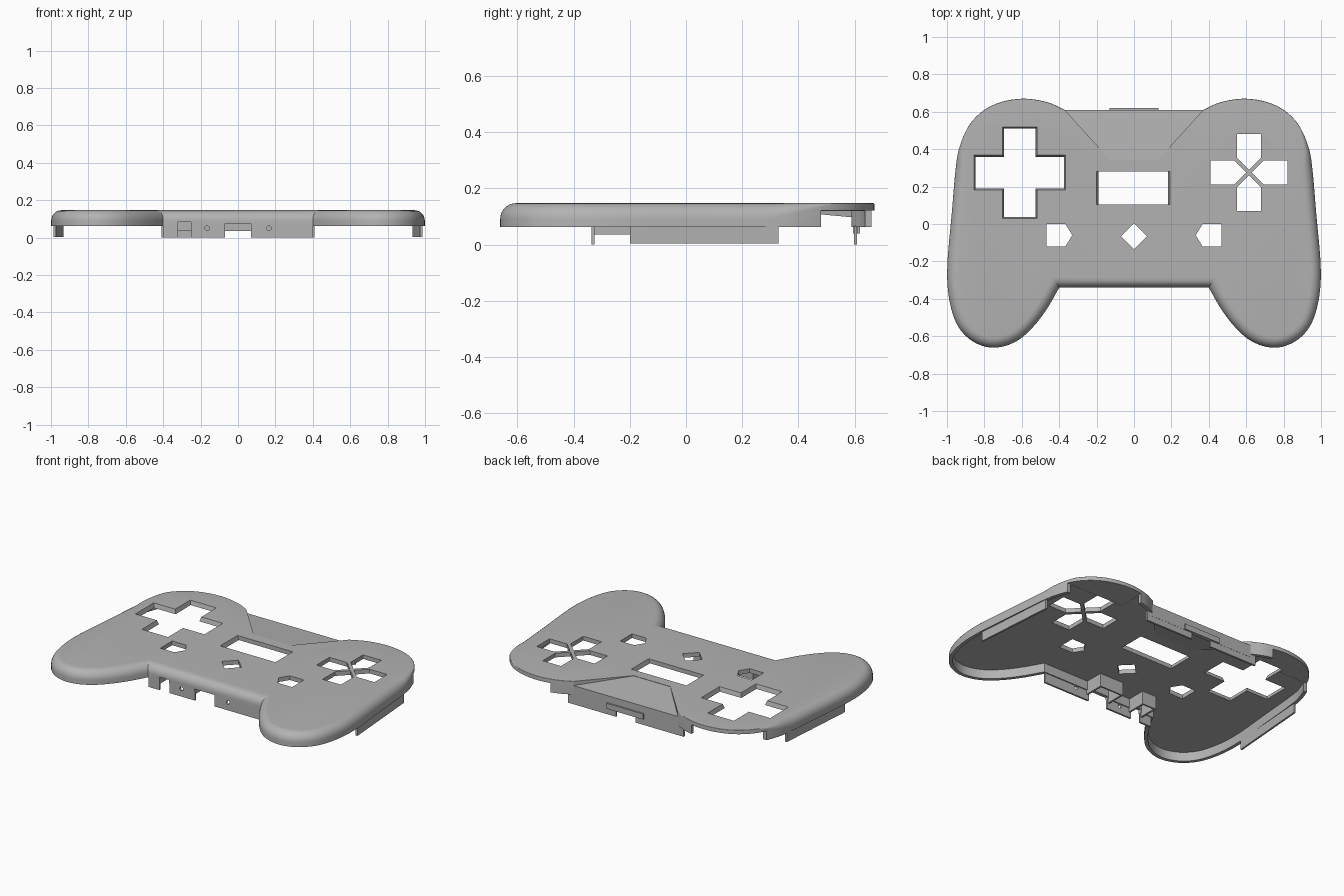
import bpy, bmesh, math
from mathutils import Vector

if "Cube" in bpy.data.objects:
    bpy.data.objects.remove(bpy.data.objects["Cube"])

grey = bpy.data.materials.new("shell_grey")
grey.diffuse_color = (0.45, 0.45, 0.45, 1)
grey.use_nodes = True
grey.node_tree.nodes["Principled BSDF"].inputs["Base Color"].default_value = grey.diffuse_color
TOP, RIM, CEIL = 0.147, 0.062, 0.12


def finish(name, bm, hidden=False):
    bmesh.ops.recalc_face_normals(bm, faces=bm.faces)
    me = bpy.data.meshes.new(name)
    bm.to_mesh(me)
    bm.free()
    ob = bpy.data.objects.new(name, me)
    bpy.context.collection.objects.link(ob)
    me.materials.append(grey)
    ob.hide_render = hidden
    if hidden:
        ob.hide_set(True)
    return ob


def loft(name, loops, hidden=False):
    """Closed solid through equal-length vertex loops, capped at both ends."""
    bm = bmesh.new()
    rings = [[bm.verts.new(p) for p in lp] for lp in loops]
    n = len(loops[0])
    for a, b in zip(rings, rings[1:]):
        for i in range(n):
            j = (i + 1) % n
            bm.faces.new((a[i], a[j], b[j], b[i]))
    bm.faces.new(rings[0])
    bm.faces.new(rings[-1])
    return finish(name, bm, hidden)


def prism(name, pts, z0, z1, hidden=False, low=None):
    return loft(name, [[(x, y, z0) for x, y in (low or pts)],
                       [(x, y, z1) for x, y in pts]], hidden)


def rect(x0, x1, y0, y1):
    return [(x0, y0), (x1, y0), (x1, y1), (x0, y1)]


def box(name, x0, x1, y0, y1, z0, z1, hidden=False):
    return prism(name, rect(x0, x1, y0, y1), z0, z1, hidden)


def cut(ob, cutter):
    m = ob.modifiers.new(cutter.name, 'BOOLEAN')
    m.operation, m.solver, m.object = 'DIFFERENCE', 'EXACT', cutter


# Outline: smooth curve around the right lobe and grip, then mirrored
key = [(0.37, 0.61), (0.46, 0.65), (0.58, 0.67), (0.70, 0.655), (0.80, 0.61), (0.88, 0.53),
       (0.93, 0.42), (0.952, 0.31), (0.975, 0.05), (0.998, -0.22), (0.99, -0.39), (0.95, -0.53),
       (0.88, -0.615), (0.79, -0.657), (0.70, -0.655), (0.61, -0.615), (0.53, -0.54),
       (0.46, -0.445), (0.40, -0.34)]
P = [Vector(p) for p in key]
P = [2 * P[0] - P[1]] + P + [2 * P[-1] - P[-2]]
half = []
for i in range(1, len(P) - 2):
    a, b, c, d = P[i - 1:i + 3]
    for k in range(5):
        t = k / 5
        half.append(0.5 * (2 * b + (c - a) * t + (2 * a - 5 * b + 4 * c - d) * t * t
                           + (3 * b - a - 3 * c + d) * t ** 3))
half.append(P[-2])
outline = half + [Vector((-p.x, p.y)) for p in reversed(half)]

# Inward miter direction at each outline point (outline runs clockwise)
N = len(outline)
inward = []
for i, p in enumerate(outline):
    d0 = (p - outline[i - 1]).normalized()
    d1 = (outline[(i + 1) % N] - p).normalized()
    n0, n1 = Vector((d0.y, -d0.x)), Vector((d1.y, -d1.x))
    m = (n0 + n1).normalized()
    inward.append(m / max(0.5, m.dot(n0)))


def radius(y):
    """Edge rounding fades out toward the back."""
    return 0.004 + 0.052 * min(1, max(0, (0.52 - y) / 0.22))


def ring(offset, z):
    return [(*(p + v * offset), z) for p, v in zip(outline, inward)]


loops = [ring(0.022, CEIL), ring(0.022, RIM), ring(0, RIM)]
for k in range(8):
    a = math.pi / 2 * k / 7
    loops.append([(*(p + v * radius(p.y) * (1 - math.cos(a))),
                   TOP - radius(p.y) * (1 - math.sin(a))) for p, v in zip(outline, inward)])
shell = loft("top_shell", loops)

# Directional pad opening with drafted sides


def cross(a, w):
    q = [(w, a), (w, w), (a, w)]
    q = q + [(x, -y) for x, y in reversed(q)]
    q = q + [(-x, y) for x, y in reversed(q)]
    return [(x - 0.61, y + 0.275) for x, y in q]


cut(shell, prism("dpad_cutter", cross(0.245, 0.093), 0.1, TOP + 0.001, True, cross(0.23, 0.078)))

# Four action button openings
for k in range(4):
    c, s = math.cos(k * math.pi / 2), math.sin(k * math.pi / 2)
    pent = [(0.205, -0.065), (0.205, 0.065), (0.08, 0.065), (0.015, 0), (0.08, -0.065)]
    cut(shell, prism("action_cutter", [(0.615 + x * c - y * s, 0.275 + x * s + y * c)
                                       for x, y in pent], 0.05, 0.3, True))

# Screen window, side buttons and centre diamond
cut(shell, prism("window_cutter", rect(-0.2, 0.192, 0.105, 0.28), 0.1, TOP + 0.001, True,
                 rect(-0.184, 0.176, 0.105, 0.28)))
for s in (-1, 1):
    tab = [(0.467, 0), (0.367, 0), (0.33, -0.06), (0.367, -0.12), (0.467, -0.12)]
    cut(shell, prism("menu_cutter", [(s * x, y) for x, y in tab], 0.05, 0.3, True))
cut(shell, prism("diamond_cutter", [(0.07, -0.065), (0, 0.005), (-0.07, -0.065), (0, -0.135)],
                 0.05, 0.3, True))

# Shoulder button openings in the back side walls
for s in (-1, 1):
    xs = sorted((s * 0.5, s * 1.1))
    cut(shell, box("shoulder_cutter", *xs, 0.48, 0.8, 0, CEIL + 0.001, True))

# Sloped back panel set into a trapezoid cutout
cut(shell, prism("panel_cutter", [(-0.37, 0.61), (-0.13, 0.345), (0.13, 0.345), (0.37, 0.61),
                                  (0.37, 0.7), (-0.37, 0.7)], 0, 0.3, True))
trap = [(-0.37, 0.61), (0.37, 0.61), (0.13, 0.345), (-0.13, 0.345)]


def slope(y):
    return TOP - 0.002 - 0.025 * (y - 0.345) / 0.265


loft("back_panel", [[(x, y, slope(y) - 0.025) for x, y in trap],
                    [(x, y, slope(y)) for x, y in trap]])
box("back_wall", -0.37, 0.37, 0.595, 0.61, 0.04, slope(0.61) - 0.004)
box("back_tab", -0.13, 0.13, 0.608, 0.62, 0.04, 0.075)
for s in (-1, 1):
    box("back_lip", *sorted((s * 0.07, s * 0.41)), 0.597, 0.609, 0, 0.065)

# Front lip with cable gaps and screw holes
gaps = [box("slot_cutter", -0.32, -0.25, -0.4, -0.29, -0.1, 0.085, True),
        box("cable_cutter", -0.07, 0.07, -0.4, -0.29, -0.1, 0.075, True)]
lip = box("front_lip", -0.4, 0.4, -0.337, -0.325, 0, 0.09)
for g in gaps:
    cut(lip, g)
    cut(shell, g)
for x in (-0.165, 0.165):
    circle = [(x + 0.012 * math.cos(t * math.pi / 8), 0.05 + 0.012 * math.sin(t * math.pi / 8))
              for t in range(16)]
    cut(lip, loft("pin_cutter", [[(u, y, v) for u, v in circle] for y in (-0.36, -0.3)], True))

# Guide ribs behind the front gaps
for x in (-0.33, -0.24, -0.08, 0.08):
    box("guide_rib", x - 0.006, x + 0.006, -0.326, -0.2, 0.036, CEIL + 0.005)
for x0, x1 in ((-0.33, -0.24), (-0.08, 0.08)):
    box("guide_end", x0, x1, -0.21, -0.2, 0.036, CEIL + 0.005)

# Side lips along the grips
for s in (-1, 1):
    prism("side_lip", [(s * x, y) for x, y in ((0.946, 0.33), (0.986, -0.2),
                                               (0.974, -0.2), (0.934, 0.33))], 0.003, 0.085)

for ob in bpy.context.scene.objects:
    ob.select_set(ob.name == "top_shell")
bpy.context.view_layer.objects.active = shell
bpy.ops.object.shade_smooth_by_angle(angle=math.radians(30))
